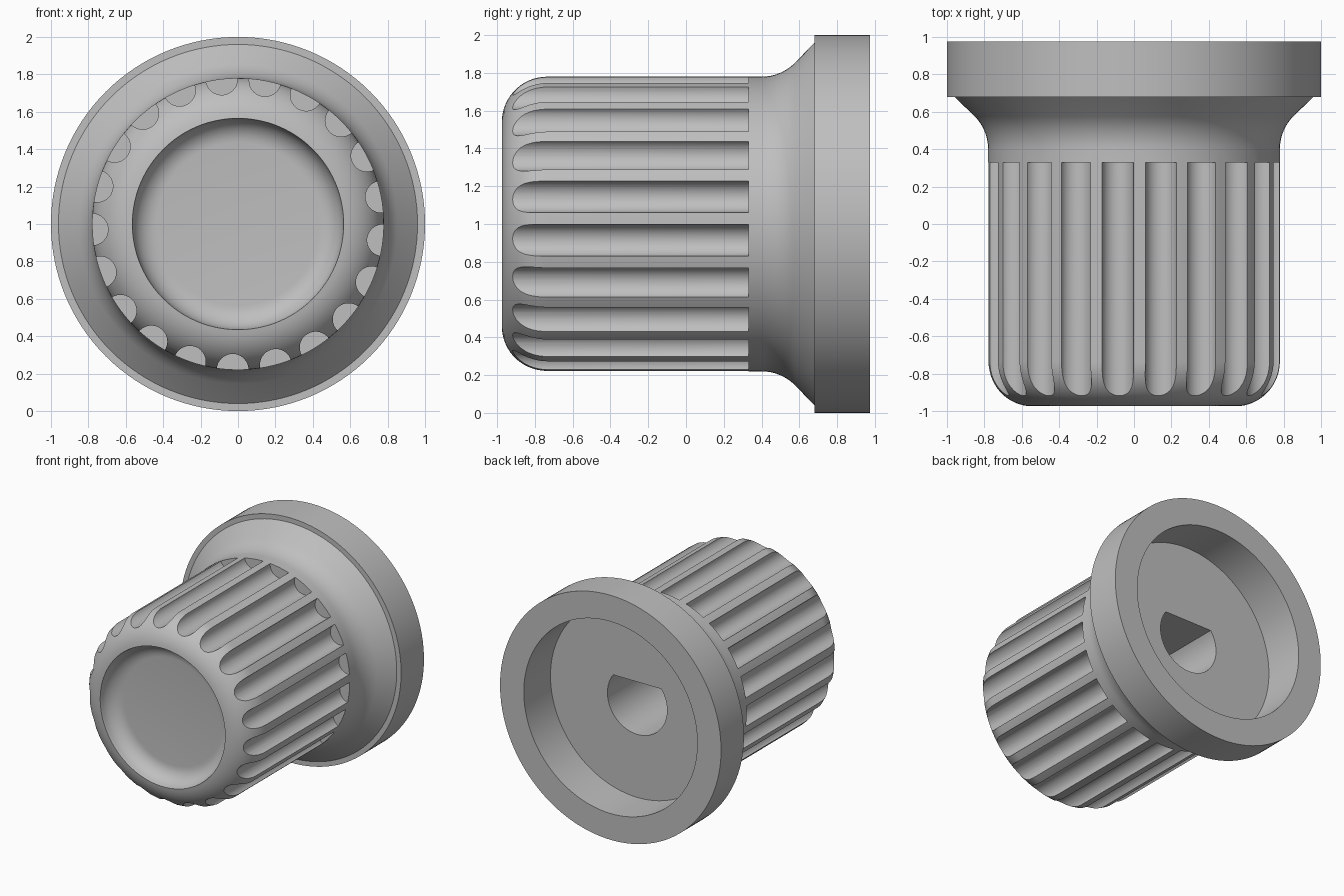
import bpy
import bmesh
from math import sin, cos, pi, radians
from mathutils import Matrix, Vector

if "Cube" in bpy.data.objects:
    bpy.data.objects.remove(bpy.data.objects["Cube"], do_unlink=True)

CENTRE = Vector((0, 0, 1))
BACK = 0.975
RECESS_FLOOR = 0.63
BODY_R = 0.78

grey = bpy.data.materials.new("plain grey")
grey.use_nodes = True
grey.diffuse_color = (0.52, 0.52, 0.52, 1)
grey.node_tree.nodes["Principled BSDF"].inputs["Base Color"].default_value = (0.52, 0.52, 0.52, 1)


def arc(r, y, radius, start, end, steps):
    """Profile points (radius from axis, y) along a circular arc."""
    angles = [radians(start + (end - start) * i / steps) for i in range(steps + 1)]
    return [(r + radius * cos(a), y + radius * sin(a)) for a in angles]


def make_object(name, bm):
    bmesh.ops.recalc_face_normals(bm, faces=bm.faces)
    mesh = bpy.data.meshes.new(name)
    bm.to_mesh(mesh)
    bm.free()
    mesh.materials.append(grey)
    obj = bpy.data.objects.new(name, mesh)
    bpy.context.collection.objects.link(obj)
    return obj


def lathe(name, profile, segments):
    """Turn a profile around the knob's front-to-back axis."""
    bm = bmesh.new()
    verts = [bm.verts.new((r, y, 1)) for r, y in profile]
    edges = [bm.edges.new(pair) for pair in zip(verts, verts[1:])]
    bmesh.ops.spin(bm, geom=verts + edges, cent=CENTRE, axis=(0, 1, 0),
                   angle=2 * pi, steps=segments, use_merge=False)
    bmesh.ops.remove_doubles(bm, verts=bm.verts, dist=0.0001)
    return make_object(name, bm)


def add_prism(bm, outline, front, back):
    """Extrude an outline of (x, z) points from front to back."""
    face = bm.faces.new([bm.verts.new((x, front, z)) for x, z in outline])
    moved = bmesh.ops.extrude_face_region(bm, geom=[face], use_keep_orig=True)["geom"]
    bmesh.ops.translate(bm, vec=(0, back - front, 0),
                        verts=[v for v in moved if isinstance(v, bmesh.types.BMVert)])


# Turned body: dished cap, rounded shoulder, flare, flange and rear recess
profile = [(0, -0.85)]
profile += arc(0.435, -0.98, 0.13, 90, 3, 8)
profile += arc(0.54, -0.735, 0.24, -84, 0, 14)
profile += arc(BODY_R + 0.25, 0.4, 0.25, 180, 135, 8)
profile += [(0.96, 0.68), (1, 0.68), (1, BACK), (0.785, BACK),
            (0.785, RECESS_FLOOR), (0, RECESS_FLOOR)]
knob = lathe("knob", profile, 128)

# Grip flutes: straight round grooves spaced around the body
bm = bmesh.new()
FLUTES = 21
for i in range(FLUTES):
    a = radians(-6.4) + 2 * pi * i / FLUTES
    cx, cz = BODY_R * cos(a), 1 + BODY_R * sin(a)
    outline = [(cx + 0.085 * cos(a + 2 * pi * k / 32), cz + 0.085 * sin(a + 2 * pi * k / 32))
               for k in range(32)]
    add_prism(bm, outline, -1.1, 0.33)
flute_cutter = make_object("flute_cutter", bm)

# D-shaped shaft hole with its flat at the top
bm = bmesh.new()
flat = 36.3
outline = [(r, 1 + z) for r, z in arc(0, 0, 0.27, 180 - flat, 360 + flat, 48)]
add_prism(bm, outline, -0.35, RECESS_FLOOR + 0.1)
shaft_cutter = make_object("shaft_cutter", bm)

for cutter in (flute_cutter, shaft_cutter):
    cut = knob.modifiers.new(cutter.name, "BOOLEAN")
    cut.operation = "DIFFERENCE"
    cut.solver = "EXACT"
    cut.object = cutter

# Bake the cuts, then drop the cutters
depsgraph = bpy.context.evaluated_depsgraph_get()
cut_mesh = bpy.data.meshes.new_from_object(knob.evaluated_get(depsgraph))
knob.modifiers.clear()
knob.data = cut_mesh
for cutter in (flute_cutter, shaft_cutter):
    bpy.data.objects.remove(cutter, do_unlink=True)

bpy.ops.object.select_all(action="DESELECT")
knob.select_set(True)
bpy.context.view_layer.objects.active = knob
bpy.ops.object.shade_smooth_by_angle(angle=radians(30))
